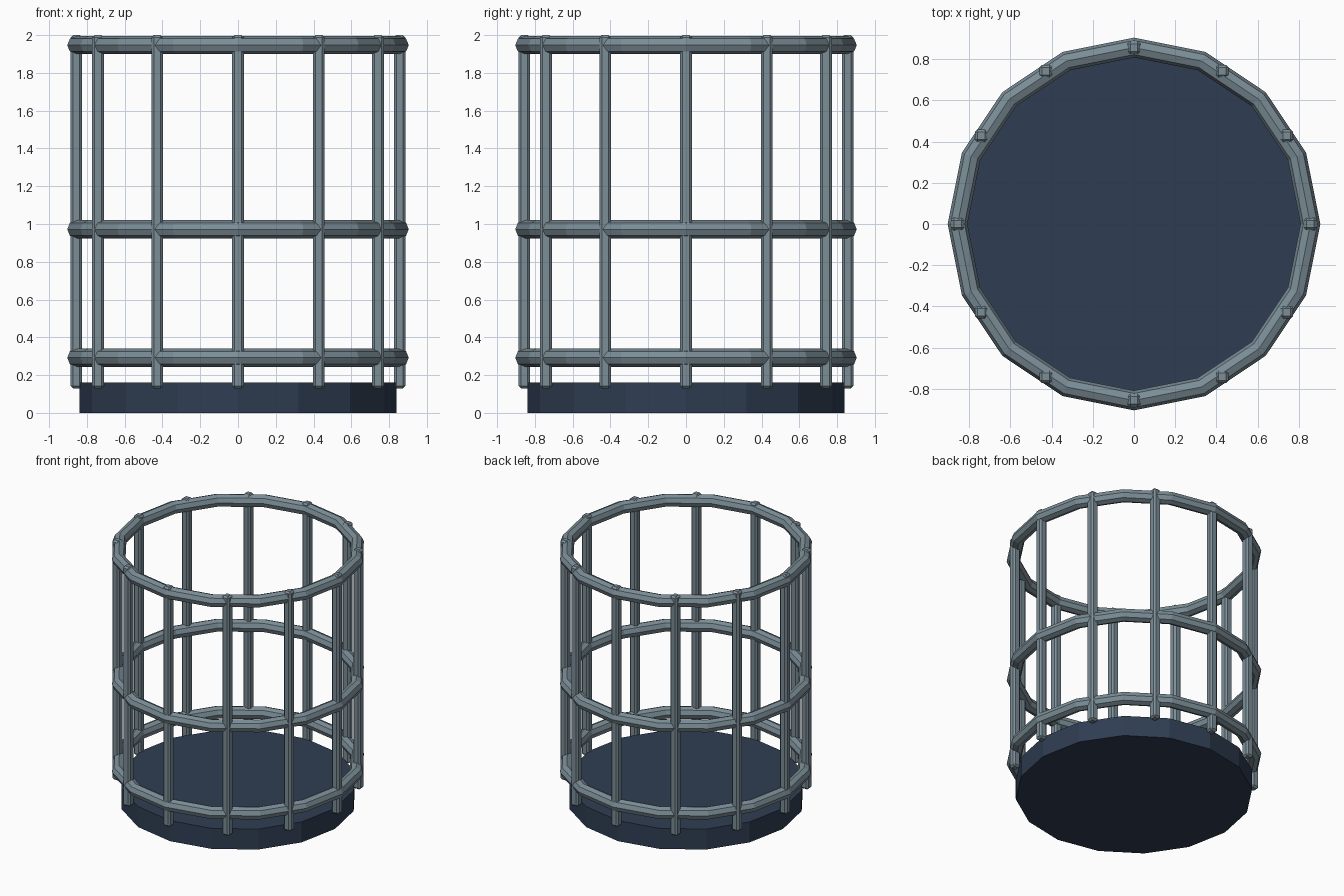
import bpy, bmesh
from math import cos, sin, pi

if "Cube" in bpy.data.objects:
    bpy.data.objects.remove(bpy.data.objects["Cube"])


def material(name, rgb):
    mat = bpy.data.materials.new(name)
    mat.diffuse_color = (*rgb, 1)
    mat.use_nodes = True
    mat.node_tree.nodes["Principled BSDF"].inputs["Base Color"].default_value = mat.diffuse_color
    return mat


steel = material("steel", (0.2, 0.27, 0.31))
navy = material("navy", (0.028, 0.047, 0.085))

R = 0.856        # cage radius
SIDES = 16
BARS = 12


def ring(name, z, tube=0.048, tube_sides=8):
    bpy.ops.mesh.primitive_torus_add(
        location=(0, 0, z), major_segments=SIDES, minor_segments=tube_sides,
        major_radius=R, minor_radius=tube)
    ob = bpy.context.object
    ob.name = name
    ob.data.materials.append(steel)
    for p in ob.data.polygons:
        p.use_smooth = False


def bar(name, x, y, z0, z1, width=0.062, chamfer=0.013):
    bpy.ops.mesh.primitive_cube_add(size=1, location=(x, y, (z0 + z1) / 2))
    ob = bpy.context.object
    ob.name = name
    ob.scale = (width, width, z1 - z0)
    bpy.ops.object.transform_apply(location=False, rotation=False, scale=True)
    bev = ob.modifiers.new("chamfer", 'BEVEL')
    bev.width = chamfer
    bev.segments = 1
    ob.data.materials.append(steel)


# Solid floor disc
bpy.ops.mesh.primitive_cylinder_add(vertices=SIDES, radius=0.838, depth=0.16,
                                    location=(0, 0, 0.08))
base = bpy.context.object
base.name = "base"
base.data.materials.append(navy)

# Horizontal hoops
for name, z in (("lower_hoop", 0.292), ("middle_hoop", 0.972), ("top_hoop", 1.947)):
    ring(name, z)

# Upright bars, all aligned to the axes
for i in range(BARS):
    a = 2 * pi * i / BARS
    bar(f"upright_bar_{i + 1}", R * cos(a), R * sin(a), 0.13, 2.0)
